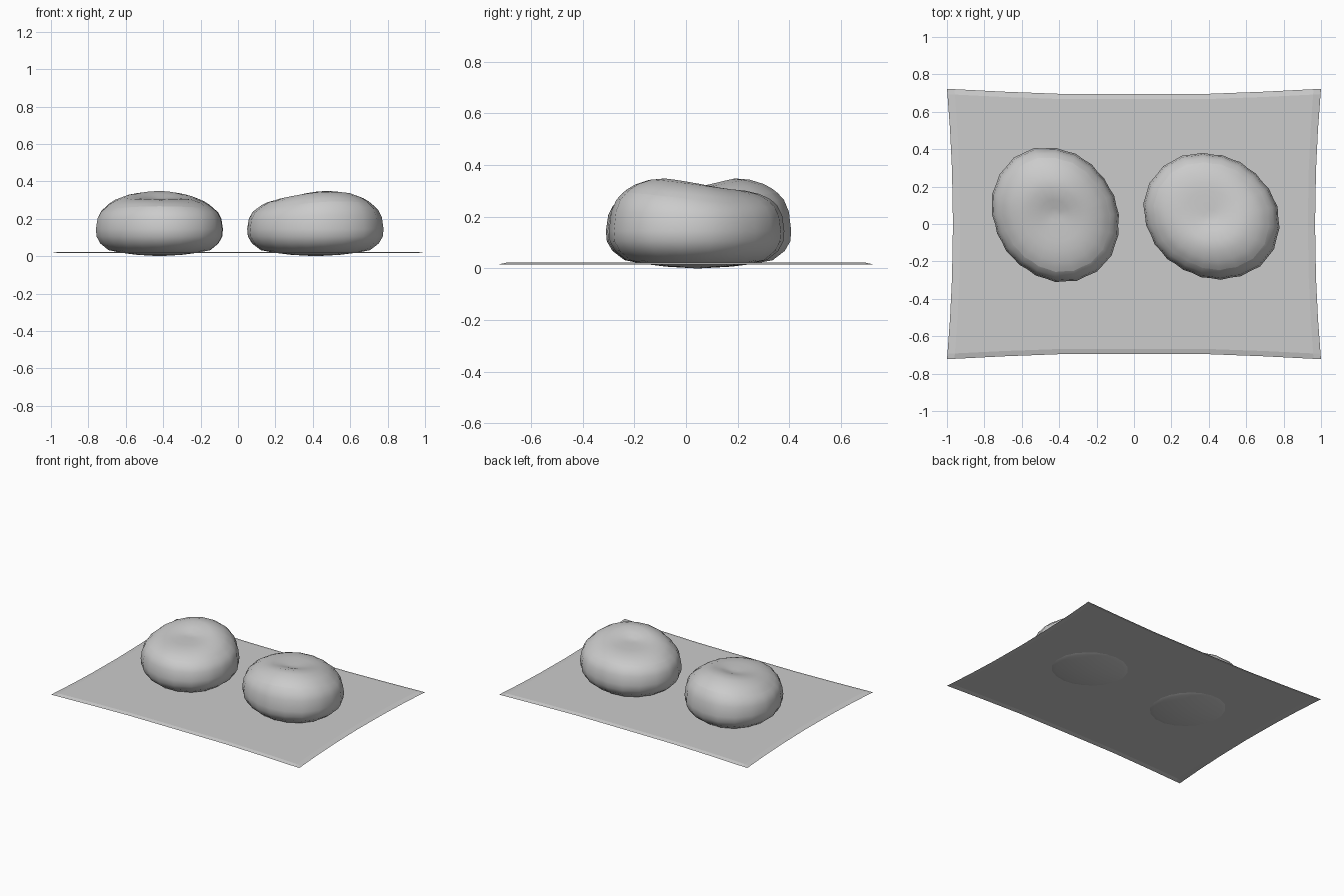
import bpy, bmesh, math
from math import sin, cos, radians, pi

if "Cube" in bpy.data.objects:
    bpy.data.objects.remove(bpy.data.objects["Cube"])

SEG = 40          # two columns per pleat


def make_object(name, bm, angle=180):
    bmesh.ops.recalc_face_normals(bm, faces=bm.faces[:])
    me = bpy.data.meshes.new(name)
    bm.to_mesh(me)
    bm.free()
    ob = bpy.data.objects.new(name, me)
    bpy.context.collection.objects.link(ob)
    bpy.ops.object.select_all(action='DESELECT')
    bpy.context.view_layer.objects.active = ob
    ob.select_set(True)
    bpy.ops.object.shade_smooth_by_angle(angle=radians(angle))
    return ob


def outline(t):
    # tilted oval with shallow pleats
    a = t - radians(-56)
    r = 1 / math.sqrt((cos(a) / .374)**2 + (sin(a) / .323)**2)
    return r * (1 + .009 * cos(20 * t) + .004 * sin(7 * t))


def seam_z(t):
    return .268 + .013 * sin(t) - .012 * cos(2 * t)


def hump_z(t):
    return .322 + .022 * sin(t) - .004 * cos(2 * t)


def lathe(name, rings, pole_z):
    # rings: (radius ratio, height function), from the pole outwards
    bm = bmesh.new()
    pole = bm.verts.new((0, 0, pole_z))
    prev = None
    for ratio, zf in rings:
        ring = []
        for i in range(SEG):
            t = 2 * pi * i / SEG
            r = outline(t) * ratio
            ring.append(bm.verts.new((r * cos(t), r * sin(t), zf(t))))
        for i in range(SEG):
            j = (i + 1) % SEG
            if prev:
                bm.faces.new((prev[i], prev[j], ring[j], ring[i]))
            else:
                bm.faces.new((pole, ring[j], ring[i]))
        prev = ring
    return make_object(name, bm)


def between(f):
    return lambda t: seam_z(t) + f * (hump_z(t) - seam_z(t))


def level(z):
    return lambda t: z


DIMPLE = .306
base_rings = [(.35, level(.007)), (.6, level(.018)), (.8, level(.032)),
              (.93, level(.068)), (.99, level(.105)), (1, level(.145)),
              (.975, lambda t: .145 + .5 * (seam_z(t) - .145)),
              (.92, lambda t: .145 + .82 * (seam_z(t) - .145)),
              (.85, seam_z)]
top_rings = [(.1, lambda t: DIMPLE + .2 * (hump_z(t) - DIMPLE)),
             (.22, lambda t: DIMPLE + .6 * (hump_z(t) - DIMPLE)),
             (.4, hump_z), (.55, between(.92)), (.7, between(.62)),
             (.79, between(.3)), (.85, seam_z)]

# Two buns, the right one turned round
for side, x, y, turn in (("left", -.42, .05, 0), ("right", .415, .042, 206)):
    for ob in (lathe(side + "_bun_base", base_rings, 0),
               lathe(side + "_bun_top", top_rings, DIMPLE)):
        ob.location = (x, y, 0)
        ob.rotation_euler.z = radians(turn)

# Thin sheet with curved-in edges and a slightly drooping border
bm = bmesh.new()
steps = [-1, -.96, -.7, -.4, 0, .4, .7, .96, 1]
grid = []
for v in steps:
    row = []
    for u in steps:
        px = u * (.968 + .032 * v * v)
        py = v * (.695 + .028 * max(0, (abs(u) - .35) / .65)**1.3)
        z = .016 if max(abs(u), abs(v)) == 1 else .023
        row.append(bm.verts.new((px, py, z)))
    grid.append(row)
for a, b in zip(grid, grid[1:]):
    for i in range(len(steps) - 1):
        bm.faces.new((a[i], a[i + 1], b[i + 1], b[i]))
sheet = make_object("paper_sheet", bm, 8)
